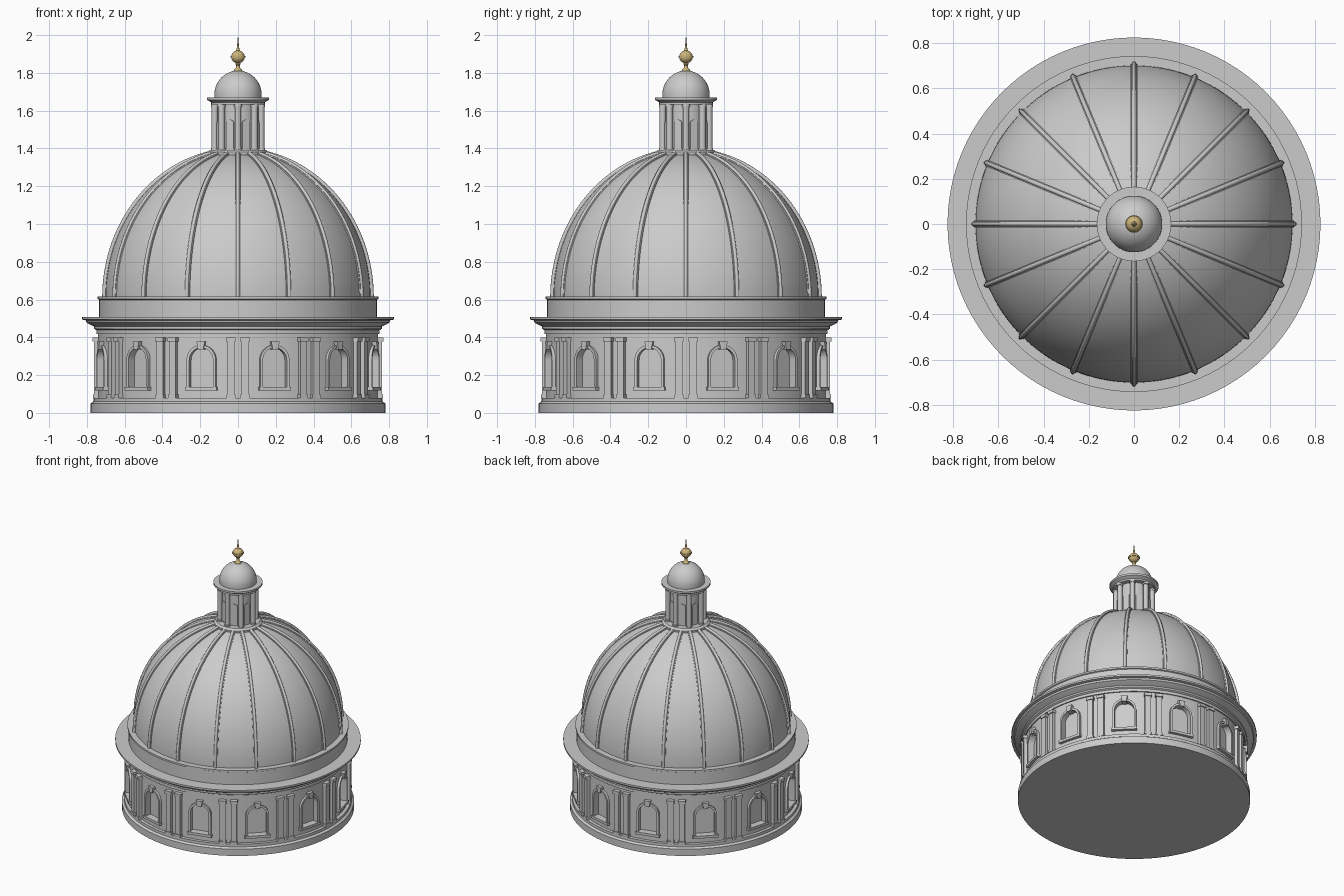
import bpy, bmesh
from math import pi, sin, cos, radians, acos
from mathutils import Matrix, Vector

if "Cube" in bpy.data.objects:
    bpy.data.objects.remove(bpy.data.objects["Cube"])


def finish(name, bm, angle=35):
    bmesh.ops.remove_doubles(bm, verts=bm.verts, dist=1e-5)
    bmesh.ops.recalc_face_normals(bm, faces=bm.faces)
    me = bpy.data.meshes.new(name)
    bm.to_mesh(me)
    bm.free()
    ob = bpy.data.objects.new(name, me)
    bpy.context.collection.objects.link(ob)
    smooth(ob, angle)
    return ob


def smooth(ob, angle=35):
    ob.data.shade_smooth()
    ob.data.set_sharp_from_angle(angle=radians(angle))


def grid(bm, rings, close_ends=False):
    """Skin a list of closed rings of points."""
    vs = [[bm.verts.new(p) for p in ring] for ring in rings]
    n = len(vs[0])
    for a, b in zip(vs, vs[1:]):
        for i in range(n):
            j = (i + 1) % n
            bm.faces.new((a[i], a[j], b[j], b[i]))
    if close_ends:
        bm.faces.new(vs[0])
        bm.faces.new(vs[-1])


def lathe(name, profile, segs=96, angle=35):
    """Revolve (radius, z) points about z and cap both ends."""
    bm = bmesh.new()
    grid(bm, [[(max(r, 1e-4) * cos(2 * pi * i / segs), max(r, 1e-4) * sin(2 * pi * i / segs), z)
               for i in range(segs)] for r, z in profile], True)
    return finish(name, bm, angle)


def box(bm, angle, side, r0, r1, width, z0, z1, top_width=None):
    """Box standing on the drum at an angle; x is outward, y is sideways."""
    rot = Matrix.Rotation(angle, 4, 'Z')
    tw = top_width or width
    rings = []
    for z, w in ((z0, width), (z1, tw)):
        rings.append([rot @ Vector((x, side + y * w / 2, z))
                      for x, y in ((r0, -1), (r1, -1), (r1, 1), (r0, 1))])
    grid(bm, rings, True)


def arch(half, z0, spring, n=14):
    """Round-headed outline as (sideways, z) points."""
    return [(half, z0)] + [(half * cos(pi * i / n), spring + half * sin(pi * i / n))
                           for i in range(n + 1)] + [(-half, z0)]


def arch_solid(bm, angle, r0, r1, half, z0, spring):
    rot = Matrix.Rotation(angle, 4, 'Z')
    grid(bm, [[rot @ Vector((r, y, z)) for y, z in arch(half, z0, spring)] for r in (r0, r1)], True)


def arch_frame(bm, angle, r0, r1, half, width, z0, spring):
    rot = Matrix.Rotation(angle, 4, 'Z')
    outer, inner = arch(half, z0, spring), arch(half - width, z0, spring)
    grid(bm, [[rot @ Vector((r, y, z)) for r, (y, z) in ((r0, o), (r1, o), (r1, i), (r0, i))]
              for o, i in zip(outer, inner)], True)


# Base plinth
lathe("base_plinth", [(.78, 0), (.78, .05), (.765, .06), (.765, .08), (.72, .08)])

# Drum wall with recessed arched windows
WALL = .742
WINDOWS = [radians(15 + 30 * k) for k in range(12)]
drum = lathe("drum_wall", [(WALL, .07), (WALL, .43)])
bm = bmesh.new()
for a in WINDOWS:
    arch_solid(bm, a, .71, .80, .066, .135, .28)
cutter = finish("window_cutter", bm)
mod = drum.modifiers.new("windows", 'BOOLEAN')
mod.object, mod.operation, mod.solver = cutter, 'DIFFERENCE', 'EXACT'
bpy.context.view_layer.objects.active = drum
bpy.ops.object.modifier_apply(modifier=mod.name)
bpy.data.objects.remove(cutter)
smooth(drum)

# Window surrounds, sills and keystones
bm = bmesh.new()
for a in WINDOWS:
    arch_frame(bm, a, .72, .755, .08, .015, .13, .28)
    box(bm, a, 0, .72, .762, .172, .118, .136)
    box(bm, a, 0, .72, .766, .028, .335, .378, .046)
finish("window_surrounds", bm)

# Paired pilasters with bases and capitals
bm = bmesh.new()
for k in range(12):
    for s in (-.038, .038):
        a = radians(30 * k)
        box(bm, a, s, .72, .762, .040, .08, .39)
        box(bm, a, s, .72, .767, .048, .08, .098)
        box(bm, a, s, .72, .769, .050, .378, .40)
finish("pilasters", bm)

# Main cornice and attic ring
lathe("main_cornice", [(.70, .418), (.75, .418), (.75, .438), (.762, .445), (.762, .457),
                       (.785, .468), (.802, .478), (.806, .49), (.825, .494), (.825, .507),
                       (.70, .507)], angle=25)
lathe("attic_ring", [(.70, .50), (.735, .50), (.735, .598), (.743, .602), (.743, .615), (.69, .615)])

# Dome shell
A, B, Z0 = .702, .775, .612
T_END = acos(.14 / A)
lathe("dome_shell", [(A * cos(T_END * i / 32), Z0 + B * sin(T_END * i / 32)) for i in range(33)], 128)

# Sixteen meridian ribs: flat band with a rounded bead
section = [(-.015, -.012), (-.015, .006), (-.010, .006)]
section += [(-.010 * cos(pi * i / 6), .007 + .010 * sin(pi * i / 6)) for i in range(7)]
section += [(.010, .006), (.015, .006), (.015, -.012)]
bm = bmesh.new()
for k in range(16):
    rot = Matrix.Rotation(2 * pi * k / 16, 4, 'Z')
    rings = []
    for i in range(29):
        t = T_END * i / 28
        n = Vector((cos(t) / A, 0, sin(t) / B)).normalized()
        p = Vector((A * cos(t), 0, Z0 + B * sin(t)))
        rings.append([rot @ (p + n * h + Vector((0, s, 0))) for s, h in section])
    grid(bm, rings, True)
finish("dome_ribs", bm, 40)

# Lantern base, core and cornice
lathe("lantern_base", [(.15, 1.34), (.163, 1.365), (.163, 1.38), (.15, 1.392), (.05, 1.392)], 64)
lathe("lantern_core", [(.108, 1.38), (.108, 1.65)], 64)
lathe("lantern_cornice", [(.10, 1.632), (.142, 1.632), (.142, 1.644), (.152, 1.65), (.165, 1.657),
                          (.165, 1.671), (.05, 1.671)], 64, 25)

# Lantern columns and the arched openings between them
bm = bmesh.new()
for k in range(8):
    a = pi * k / 4
    for r, z0, z1 in ((.017, 1.39, 1.635), (.021, 1.39, 1.402), (.021, 1.62, 1.634)):
        grid(bm, [[(.123 * cos(a) + r * cos(pi * i / 8), .123 * sin(a) + r * sin(pi * i / 8), z)
                   for i in range(16)] for z in (z0, z1)], True)
finish("lantern_columns", bm)
bm = bmesh.new()
for k in range(8):
    arch_solid(bm, pi * (k + .5) / 4, .09, .113, .022, 1.40, 1.53)
finish("lantern_windows", bm)

# Lantern cupola
lathe("lantern_cupola", [(.125, 1.66)] + [(.125 * cos(pi * i / 32), 1.685 + .127 * sin(pi * i / 32))
                                          for i in range(17)], 64)

# Gilded finial
gold = bpy.data.materials.new("gold")
gold.diffuse_color = (.62, .47, .2, 1)
gold.use_nodes = True
gold.node_tree.nodes["Principled BSDF"].inputs["Base Color"].default_value = gold.diffuse_color
ball = [(.036 * cos(radians(d)), 1.885 + .034 * sin(radians(d))) for d in range(-72, 73, 12)]
finial = lathe("finial", [(.024, 1.803), (.022, 1.815), (.012, 1.825), (.009, 1.84), (.014, 1.848)]
               + ball + [(.009, 1.922), (.007, 1.93), (.005, 1.945), (0, 2.0)], 32)
finial.data.materials.append(gold)
band = lathe("finial_band", [(.03, 1.881), (.039, 1.881), (.039, 1.889), (.03, 1.889)], 32)
band.data.materials.append(gold)
